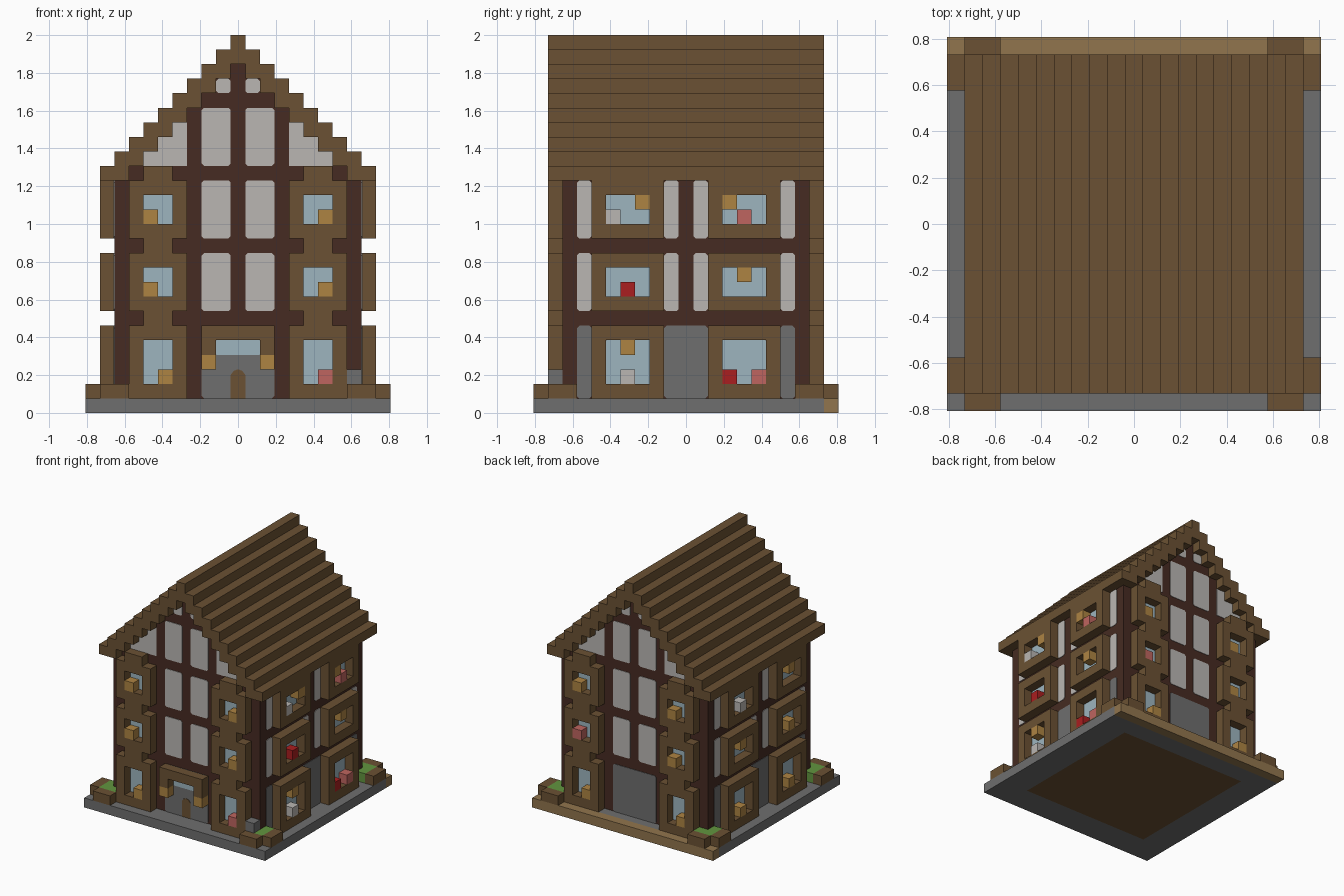
import bpy, bmesh
from math import radians
from mathutils import Matrix, Vector

cube = bpy.data.objects.get("Cube")
if cube:
    bpy.data.objects.remove(cube)

U = 1 / 13      # one block
WALL = -8.5 * U     # wall plane before turning
FRONT, RIGHT, BACK, LEFT = 0, 90, 180, 270


def material(name, r, g, b):
    m = bpy.data.materials.new(name)
    m.use_nodes = True
    m.diffuse_color = (r, g, b, 1)
    m.node_tree.nodes["Principled BSDF"].inputs["Base Color"].default_value = (r, g, b, 1)
    return m


WOOD = material("brown wood", .147, .083, .033)
BEAM = material("dark timber", .061, .024, .016)
PLASTER = material("white plaster", .49, .47, .45)
GLASS = material("pale blue glass", .34, .46, .52)
STONE = material("grey stone", .158, .158, .158)
TAN = material("tan wood", .283, .178, .075)
GOLD = material("ochre", .42, .23, .055)
RED = material("red flower", .40, .013, .014)
PINK = material("pink flower", .52, .13, .115)
GREEN = material("green leaves", .12, .30, .05)


def finish(name, bm, mat, turn):
    bmesh.ops.rotate(bm, verts=bm.verts, cent=(0, 0, 0),
                     matrix=Matrix.Rotation(radians(turn), 3, "Z"))
    bmesh.ops.recalc_face_normals(bm, faces=bm.faces)
    mesh = bpy.data.meshes.new(name)
    bm.to_mesh(mesh)
    bm.free()
    mesh.materials.append(mat)
    bpy.context.collection.objects.link(bpy.data.objects.new(name, mesh))


def blocks(name, mat, boxes, turn=FRONT):
    """Boxes given as inclusive block ranges: x0, x1, y0, y1, z0, z1."""
    bm = bmesh.new()
    for x0, x1, y0, y1, z0, z1 in boxes:
        size = Vector((x1 - x0 + 1, y1 - y0 + 1, z1 - z0 + 1)) * U
        mid = Vector((x0 + x1, y0 + y1, z0 + z1 + 1)) * U / 2
        bmesh.ops.create_cube(bm, size=1,
                              matrix=Matrix.Translation(mid) @ Matrix.Diagonal((*size, 1)))
    finish(name, bm, mat, turn)


def plate(name, mat, outline, turn, proud=.004):
    """Thin plate on the wall facing the turn."""
    bm = bmesh.new()
    face = bm.faces.new([bm.verts.new((x, WALL, z)) for x, z in outline])
    out = bmesh.ops.extrude_face_region(bm, geom=[face])["geom"]
    bmesh.ops.translate(bm, vec=(0, -proud, 0),
                        verts=[v for v in out if isinstance(v, bmesh.types.BMVert)])
    finish(name, bm, mat, turn)


def panel(name, mat, a0, a1, z0, z1, turn, cut=.012, proud=.004):
    """Wall panel in block ranges, with clipped corners."""
    l, r, b, t = (a0 - .5) * U, (a1 + .5) * U, z0 * U, (z1 + 1) * U
    plate(name, mat, [(l + cut, b), (r - cut, b), (r, b + cut), (r, t - cut),
                      (r - cut, t), (l + cut, t), (l, t - cut), (l, b + cut)], turn, proud)


def window(name, a0, a1, z0, z1, turn):
    """Projecting wooden frame with recessed glass."""
    blocks(name + "_frame", WOOD, [
        (a0, a0, -9, -9, z0, z1), (a1, a1, -9, -9, z0, z1),
        (a0 + 1, a1 - 1, -9, -9, z0, z0), (a0 + 1, a1 - 1, -9, -9, z1, z1)], turn)
    panel(name + "_glass", GLASS, a0 + 1, a1 - 1, z0 + 1, z1 - 1, turn, .001)


# Base and floor
blocks("stone_base", STONE, [(-10, 10, -10, -8, 0, 0), (-10, 10, 8, 9, 0, 0),
                             (-10, -8, -7, 7, 0, 0), (8, 10, -7, 7, 0, 0)])
blocks("floor", WOOD, [(-7, 7, -7, 7, 0, 0)])
blocks("back_step", TAN, [(-10, 10, 10, 10, 0, 0)])

# Timber body, stepped into the gables
blocks("timber_body", BEAM, [(-8, 8, -8, 8, 1, 15)] +
       [(z - 23, 23 - z, -8, 8, z, z) for z in range(16, 24)])

# Stepped roof
courses = []
for z in range(16, 26):
    outer = 25 - z
    if outer < 2:
        courses.append((-outer, outer, -9, 9, z, z))
    else:
        courses += [(outer - 1, outer, -9, 9, z, z), (-outer, 1 - outer, -9, 9, z, z)]
blocks("roof", WOOD, courses)

FLOORS = {"ground": (1, 5), "middle": (7, 10), "upper": (12, 15)}

# Gable walls
for side, turn in (("front", FRONT), ("back", BACK)):
    for level, (z0, z1) in FLOORS.items():
        window(f"{side}_{level}_window_a", -7, -4, z0, z1, turn)
        window(f"{side}_{level}_window_b", 4, 7, z0, z1, turn)
    blocks(side + "_window_links", WOOD,
           [(a, a + 1, -9, -9, z, z) for a in (-6, 5) for z in (6, 11, 16)], turn)
    panel(side + "_stone_wall", STONE, -2, 2, 1, 5, turn)
    for s in (-1, 1):
        for z0 in (7, 12, 17):
            panel(side + "_plaster", PLASTER, min(s, 2 * s), max(s, 2 * s), z0, z0 + 3, turn)
        panel(side + "_gable_top_plaster", PLASTER, s, s, 22, 22, turn)
        for z, reach in ((17, 6), (18, 5), (19, 4)):
            panel(side + "_gable_plaster", PLASTER, min(4 * s, reach * s),
                  max(4 * s, reach * s), z, z, turn, .001)

# Long walls
for side, turn in (("right", RIGHT), ("left", LEFT)):
    for level, (z0, z1) in FLOORS.items():
        window(f"{side}_{level}_window_a", -6, -2, z0, z1, turn)
        window(f"{side}_{level}_window_b", 2, 6, z0, z1, turn)
        infill = STONE if level == "ground" else PLASTER
        for a in (-7, 7):
            panel(side + "_end_infill", infill, a, a, z0, z1, turn)
        if level == "ground":
            panel(side + "_stone_wall", STONE, -1, 1, z0, z1, turn)
        else:
            for a in (-1, 1):
                panel(side + "_middle_infill", infill, a, a, z0, z1, turn)

# Entrance: hood, lamps, fanlight and arched door
blocks("door_hood", WOOD, [(-2, 2, -9, -9, 5, 5), (-2, -2, -9, -9, 4, 4), (2, 2, -9, -9, 4, 4)])
blocks("door_lamps", GOLD, [(-2, -2, -9, -9, 3, 3), (2, 2, -9, -9, 3, 3)])
panel("fanlight", GLASS, -1, 1, 4, 4, FRONT, .001, .007)
half, top = U / 2, 3 * U
plate("door", WOOD, [(-half, U), (half, U), (half, top - .03), (half * .6, top - .008),
                     (0, top), (-half * .6, top - .008), (-half, top - .03)], FRONT, .007)

# Ornaments standing in the window openings: position along wall, height
ornaments = {
    FRONT: {GOLD: [(-6, 13), (6, 13), (-6, 8), (6, 8), (-5, 2)], PINK: [(6, 2)]},
    BACK: {GOLD: [(-6, 13), (5, 13), (5, 8), (-5, 2), (6, 2)], PINK: [(-6, 8)]},
    RIGHT: {GOLD: [(-3, 14), (3, 14), (4, 9), (-4, 4)], PLASTER: [(-5, 13), (-4, 2)],
            PINK: [(4, 13), (5, 2)], RED: [(-4, 8), (3, 2)]},
    LEFT: {GOLD: [(4, 14), (-4, 9), (4, 8), (-4, 2), (4, 2)], PLASTER: [(-4, 13)]},
}
for turn, groups in ornaments.items():
    for mat, spots in groups.items():
        blocks("window_ornaments", mat, [(a, a, -9, -9, z, z) for a, z in spots], turn)

# Corner planters and a loose stone
for turn in (FRONT, RIGHT, BACK, LEFT):
    blocks("planter_edge", WOOD, [(8, 9, -10, -10, 1, 1), (10, 10, -9, -8, 1, 1)], turn)
    blocks("planter_leaves", GREEN, [(8, 9, -9, -9, 1, 1), (9, 9, -8, -8, 1, 1)], turn)
blocks("loose_stone", STONE, [(8, 8, -9, -9, 2, 2)])
